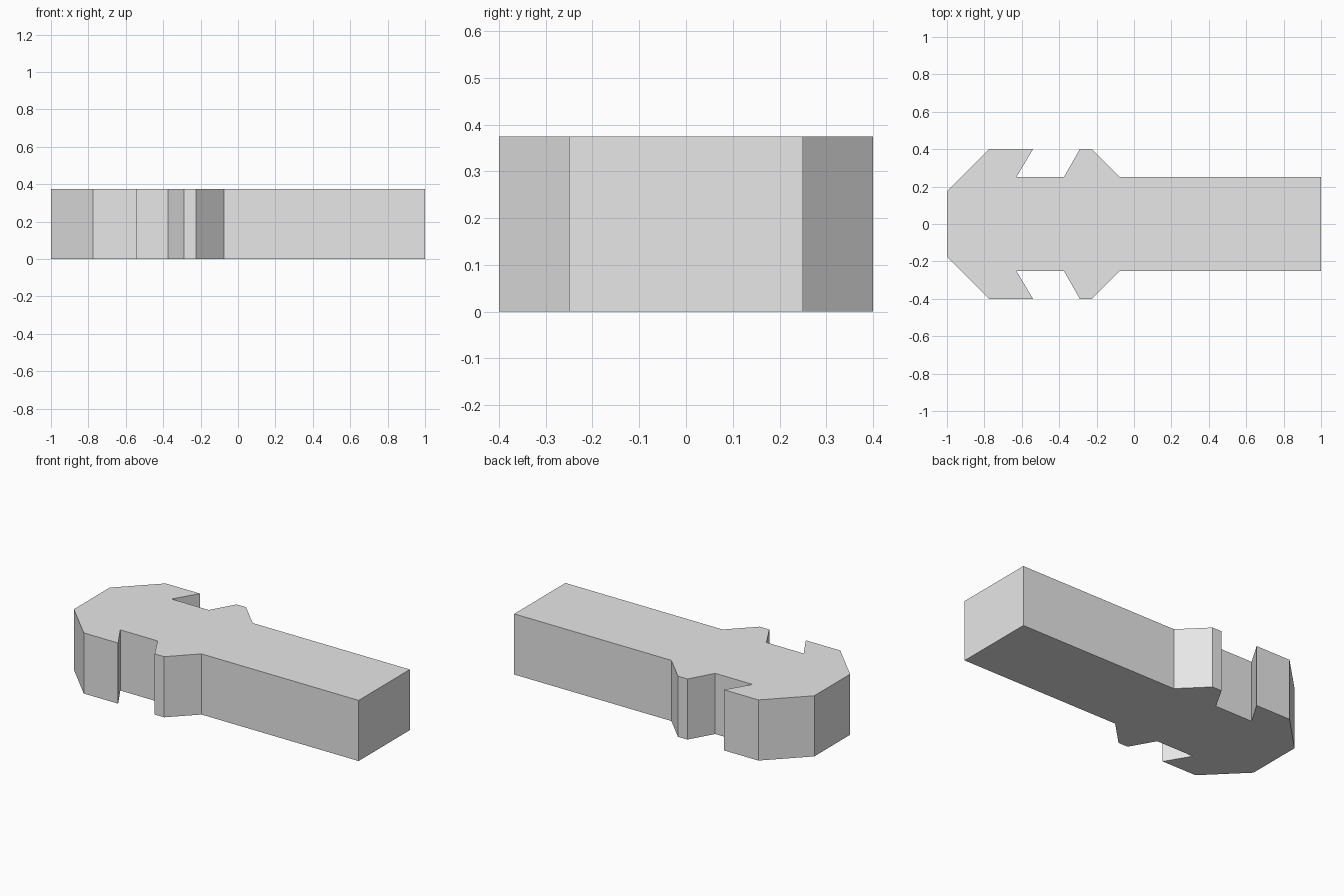
import bpy
import bmesh

cube = bpy.data.objects.get("Cube")
if cube:
    bpy.data.objects.remove(cube, do_unlink=True)

HEIGHT = 0.375

# Single plain grey
grey = bpy.data.materials.new("light_grey")
grey.use_nodes = True
colour = (0.8, 0.8, 0.8, 1)
grey.diffuse_color = colour
grey.node_tree.nodes["Principled BSDF"].inputs["Base Color"].default_value = colour

# Half outline from the chamfered head, past the notch and lug, to the shaft end
half = [(-1, 0.175), (-0.775, 0.4), (-0.54, 0.4), (-0.63, 0.25),
        (-0.375, 0.25), (-0.29, 0.4), (-0.225, 0.4), (-0.075, 0.25), (1, 0.25)]
outline = [(x, -y) for x, y in half] + half[::-1]

# Mirrored outline extruded into a solid
bm = bmesh.new()
base = bm.faces.new([bm.verts.new((x, y, 0)) for x, y in outline])
result = bmesh.ops.extrude_face_region(bm, geom=[base], use_keep_orig=True)
top = [v for v in result["geom"] if isinstance(v, bmesh.types.BMVert)]
bmesh.ops.translate(bm, verts=top, vec=(0, 0, HEIGHT))
bmesh.ops.recalc_face_normals(bm, faces=bm.faces)

mesh = bpy.data.meshes.new("notched_connector")
bm.to_mesh(mesh)
bm.free()
mesh.materials.append(grey)
connector = bpy.data.objects.new("notched_connector", mesh)
bpy.context.collection.objects.link(connector)
